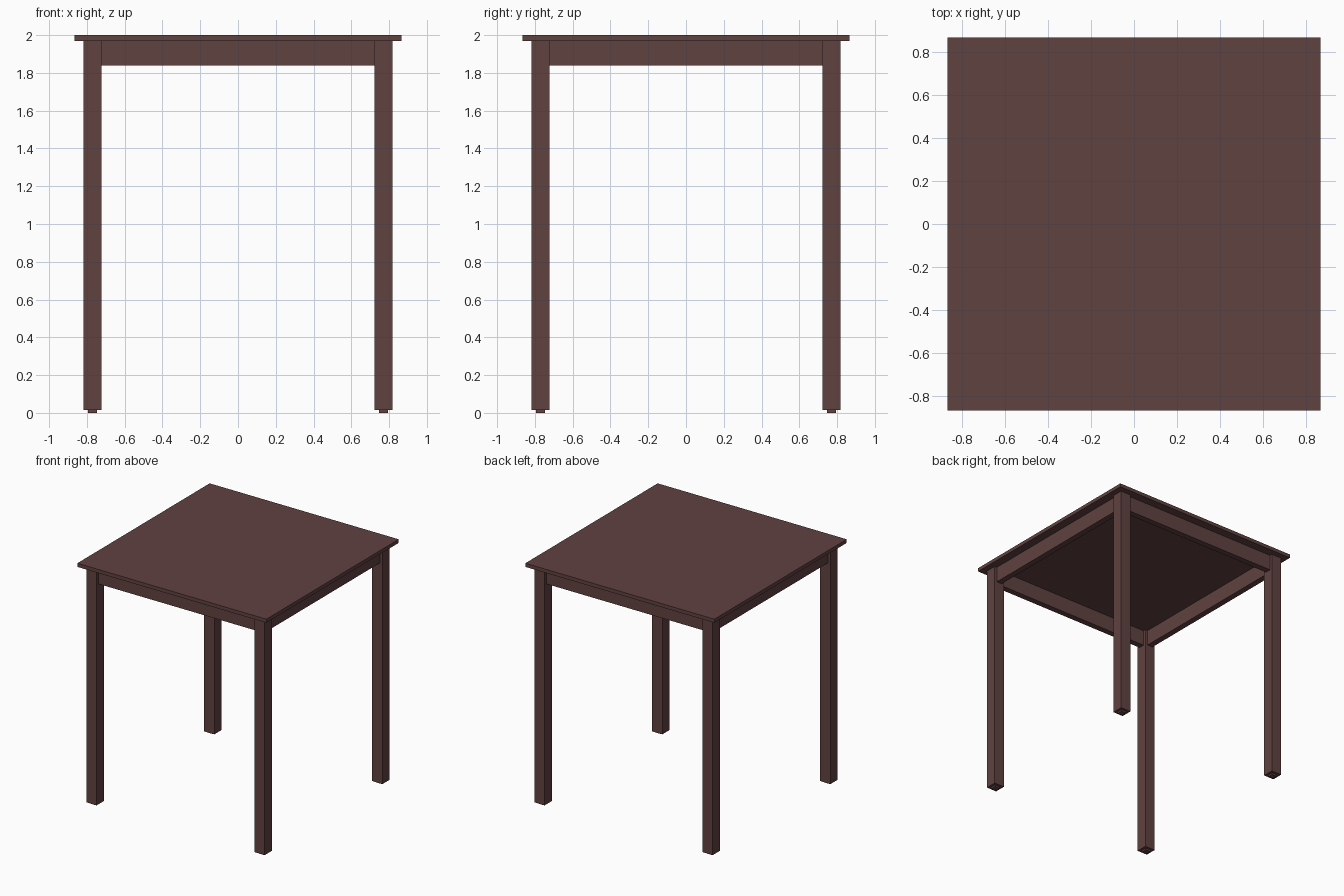
import bpy
import bmesh
from mathutils import Vector

if "Cube" in bpy.data.objects:
    bpy.data.objects.remove(bpy.data.objects["Cube"])

wood = bpy.data.materials.new("dark brown wood")
wood.diffuse_color = (0.115, 0.054, 0.052, 1)
wood.use_nodes = True
wood.node_tree.nodes["Principled BSDF"].inputs["Base Color"].default_value = wood.diffuse_color


def box(name, lo, hi):
    """Axis-aligned box between two corners."""
    lo, hi = Vector(lo), Vector(hi)
    bm = bmesh.new()
    bmesh.ops.create_cube(bm, size=1)
    bmesh.ops.scale(bm, vec=hi - lo, verts=bm.verts)
    mesh = bpy.data.meshes.new(name)
    bm.to_mesh(mesh)
    bm.free()
    mesh.materials.append(wood)
    obj = bpy.data.objects.new(name, mesh)
    obj.location = (lo + hi) / 2
    bpy.context.collection.objects.link(obj)
    return obj


TOP, UNDER, FOOT = 2.0, 1.97, 0.014
C, LEG, PAD = 0.77, 0.047, 0.024   # leg centre, leg and pad half widths
IN, OUT = 0.745, 0.795             # inner and outer apron faces
SPAN = C - LEG

# Tabletop
box("tabletop", (-0.866, -0.866, UNDER), (0.866, 0.866, TOP))

# Legs with small foot pads
for yn, y in (("front", -C), ("back", C)):
    for xn, x in (("left", -C), ("right", C)):
        box(f"{yn}_{xn}_leg", (x - LEG, y - LEG, FOOT), (x + LEG, y + LEG, UNDER))
        box(f"{yn}_{xn}_foot_pad", (x - PAD, y - PAD, 0), (x + PAD, y + PAD, FOOT))

# Apron rails between the legs
box("front_apron", (-SPAN, -OUT, 1.84), (SPAN, -IN, UNDER))
box("back_apron", (-SPAN, IN, 1.84), (SPAN, OUT, UNDER))
box("left_apron", (-OUT, -SPAN, 1.84), (-IN, SPAN, UNDER))
box("right_apron", (IN, -SPAN, 1.84), (OUT, SPAN, UNDER))
